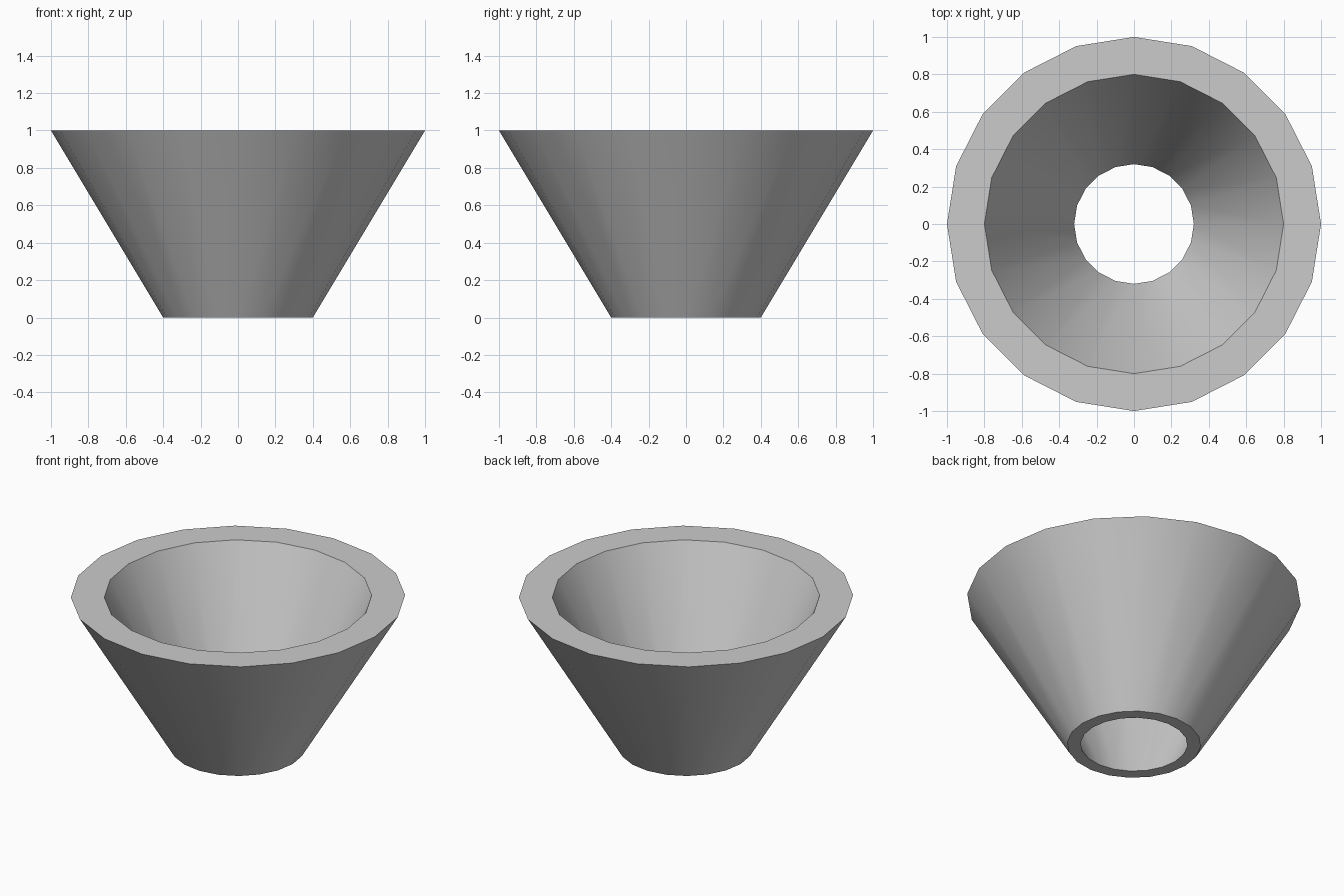
import bpy, bmesh
from math import cos, sin, tau, radians

if "Cube" in bpy.data.objects:
    bpy.data.objects.remove(bpy.data.objects["Cube"])

SIDES = 20
# Closed wall section as (radius, height): outer bottom, outer top, inner top, inner bottom
PROFILE = [(0.4, 0.0), (1.0, 1.0), (0.8, 1.0), (0.32, 0.0)]

# Revolve the section around z
bm = bmesh.new()
rings = [[bm.verts.new((r * cos(tau * i / SIDES), r * sin(tau * i / SIDES), z))
          for i in range(SIDES)] for r, z in PROFILE]
for k, lower in enumerate(rings):
    upper = rings[(k + 1) % len(rings)]
    for i in range(SIDES):
        j = (i + 1) % SIDES
        bm.faces.new((lower[i], lower[j], upper[j], upper[i]))
bmesh.ops.recalc_face_normals(bm, faces=bm.faces)

mesh = bpy.data.meshes.new("open_cone")
bm.to_mesh(mesh)
bm.free()
cone = bpy.data.objects.new("open_cone", mesh)
bpy.context.collection.objects.link(cone)

# Smooth walls, crisp rims
bpy.context.view_layer.objects.active = cone
cone.select_set(True)
bpy.ops.object.shade_smooth_by_angle(angle=radians(30))
